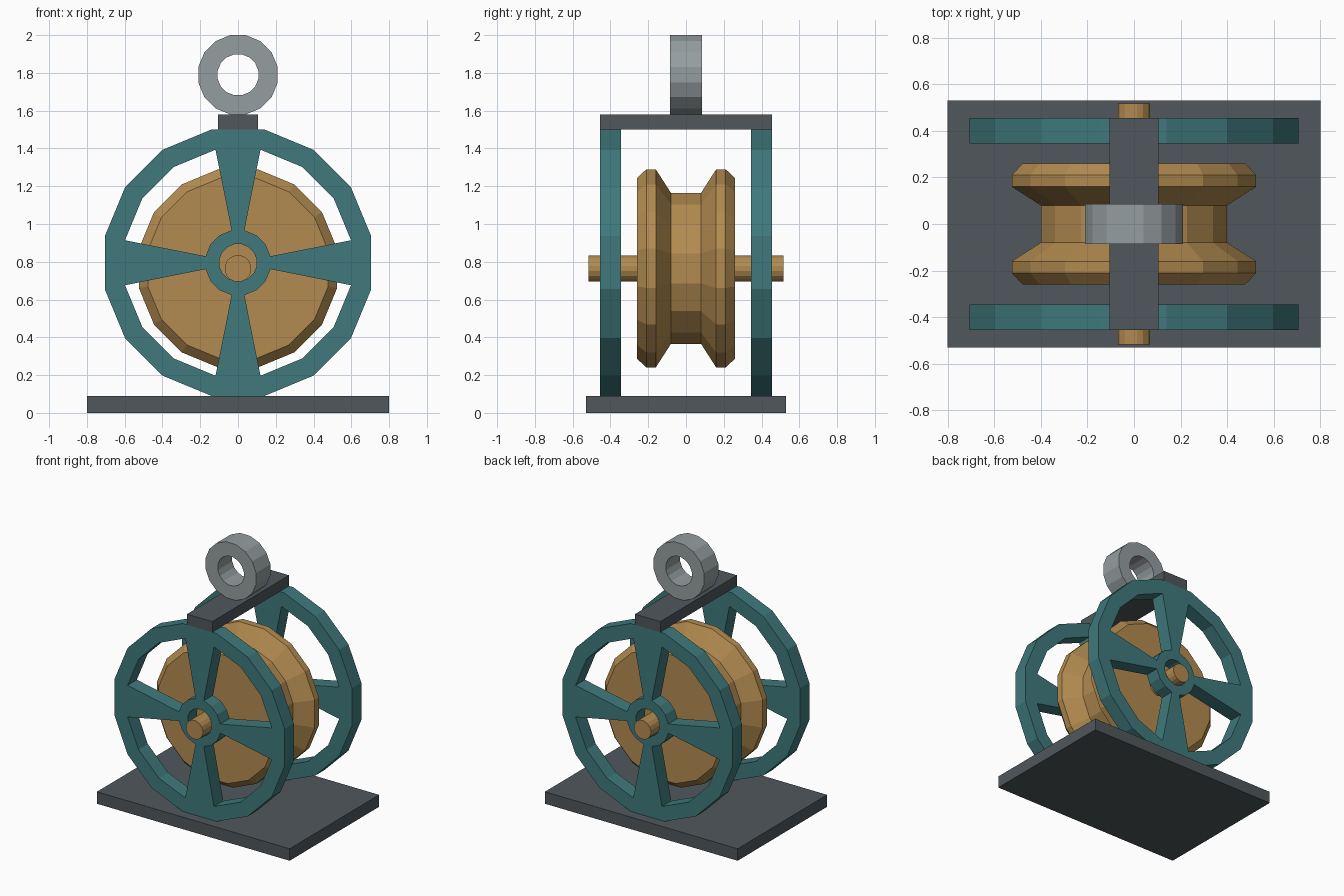
import bpy, bmesh, math

if "Cube" in bpy.data.objects:
    bpy.data.objects.remove(bpy.data.objects["Cube"])

SIDES = 16


def material(name, rgb):
    m = bpy.data.materials.new(name)
    m.diffuse_color = (*rgb, 1)
    m.use_nodes = True
    m.node_tree.nodes["Principled BSDF"].inputs["Base Color"].default_value = m.diffuse_color
    return m


TEAL = material("teal_paint", (0.05, 0.19, 0.2))
BRASS = material("brass", (0.45, 0.26, 0.08))
DARK = material("dark_steel", (0.08, 0.095, 0.105))
LIGHT = material("light_steel", (0.3, 0.34, 0.35))


def make_object(name, bm, mat):
    bmesh.ops.recalc_face_normals(bm, faces=bm.faces)
    me = bpy.data.meshes.new(name)
    bm.to_mesh(me)
    bm.free()
    me.materials.append(mat)
    ob = bpy.data.objects.new(name, me)
    bpy.context.collection.objects.link(ob)
    return ob


def circle(bm, r, y, z, n=SIDES):
    """Ring of vertices around the y axis, with flats at top and sides."""
    angles = [(i + 0.5) * 2 * math.pi / n for i in range(n)]
    return [bm.verts.new((r * math.cos(a), y, z + r * math.sin(a))) for a in angles]


def bridge(bm, a, b, keep=lambda i: True):
    n = len(a)
    for i in range(n):
        if keep(i):
            j = (i + 1) % n
            bm.faces.new((a[i], a[j], b[j], b[i]))


def lathe(name, profile, z, mat, n=SIDES, closed=False):
    """Spin (radius, y) points around the y axis; closed profiles make rings."""
    bm = bmesh.new()
    rings = [circle(bm, r, y, z, n) for r, y in profile]
    for a, b in zip(rings, rings[1:]):
        bridge(bm, a, b)
    if closed:
        bridge(bm, rings[-1], rings[0])
    else:
        bm.faces.new(rings[0])
        bm.faces.new(rings[-1])
    return make_object(name, bm, mat)


def box(name, size, centre, mat):
    bm = bmesh.new()
    bmesh.ops.create_cube(bm, size=1)
    bmesh.ops.scale(bm, vec=size, verts=bm.verts)
    bmesh.ops.translate(bm, vec=centre, verts=bm.verts)
    return make_object(name, bm, mat)


# Base plate and top crossbar
box("base_plate", (1.6, 1.06, 0.09), (0, 0, 0.045), DARK)
box("top_crossbar", (0.21, 0.91, 0.08), (0, 0, 1.54), DARK)

# Spoked side frames: hub, four tapered spokes and rim, mirrored front to back
bm = bmesh.new()
rings = [circle(bm, r, -0.4, 0.795) for r in (0.1, 0.175, 0.61, 0.719)]
bridge(bm, rings[0], rings[1])
bridge(bm, rings[1], rings[2], keep=lambda i: i % 4 == 3)
bridge(bm, rings[2], rings[3])
frame = make_object("side_frames", bm, TEAL)
solid = frame.modifiers.new("thickness", 'SOLIDIFY')
solid.thickness = 0.11
solid.offset = 0
mirror = frame.modifiers.new("mirror", 'MIRROR')
mirror.use_axis = (False, True, False)

# Grooved pulley wheel
half = [(0.487, 0.26), (0.535, 0.21), (0.535, 0.16), (0.408, 0.08)]
lathe("pulley_wheel", half + [(r, -y) for r, y in reversed(half)], 0.765, BRASS)

# Axle
lathe("axle", [(0.071, -0.517), (0.071, 0.517)], 0.764, BRASS, n=SIDES)

# Lifting eye
lathe("lifting_eye", [(0.214, -0.085), (0.214, 0.085), (0.11, 0.085), (0.11, -0.085)],
      1.79, LIGHT, closed=True)
